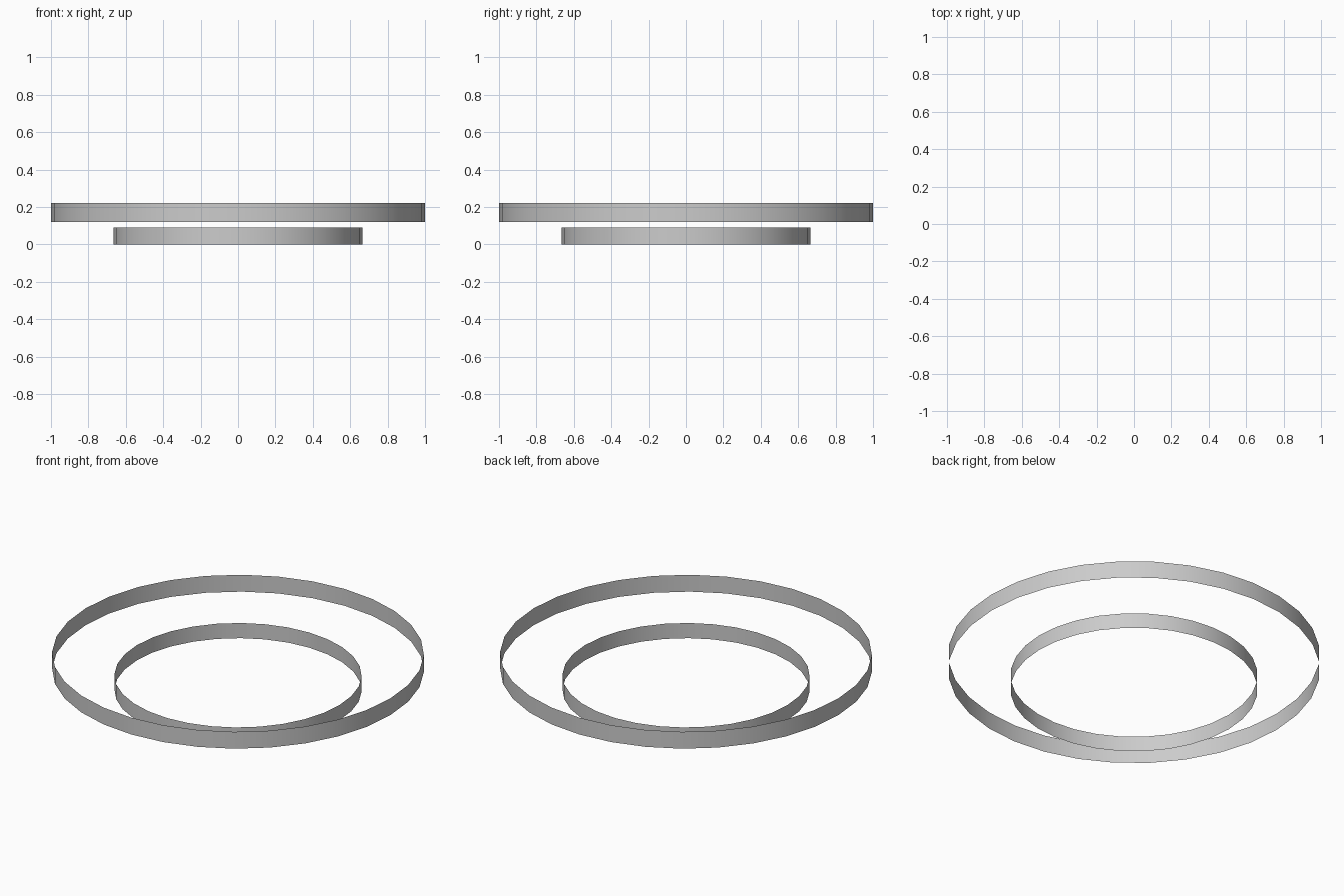
import bpy, bmesh, math

if "Cube" in bpy.data.objects:
    bpy.data.objects.remove(bpy.data.objects["Cube"])

SIDES = 32


def band(name, radius, z0, z1):
    """Open, paper-thin cylindrical band."""
    bm = bmesh.new()
    rings = [[bm.verts.new((radius * math.cos(2 * math.pi * i / SIDES),
                            radius * math.sin(2 * math.pi * i / SIDES), z))
              for i in range(SIDES)] for z in (z0, z1)]
    low, high = rings
    for i in range(SIDES):
        j = (i + 1) % SIDES
        face = bm.faces.new((low[i], low[j], high[j], high[i]))
        face.smooth = True
    mesh = bpy.data.meshes.new(name)
    bm.to_mesh(mesh)
    bm.free()
    obj = bpy.data.objects.new(name, mesh)
    bpy.context.collection.objects.link(obj)
    return obj


# Small lower ring and large upper ring
band("lower_ring", 0.665, 0.0, 0.09)
band("upper_ring", 1.0, 0.12, 0.22)
